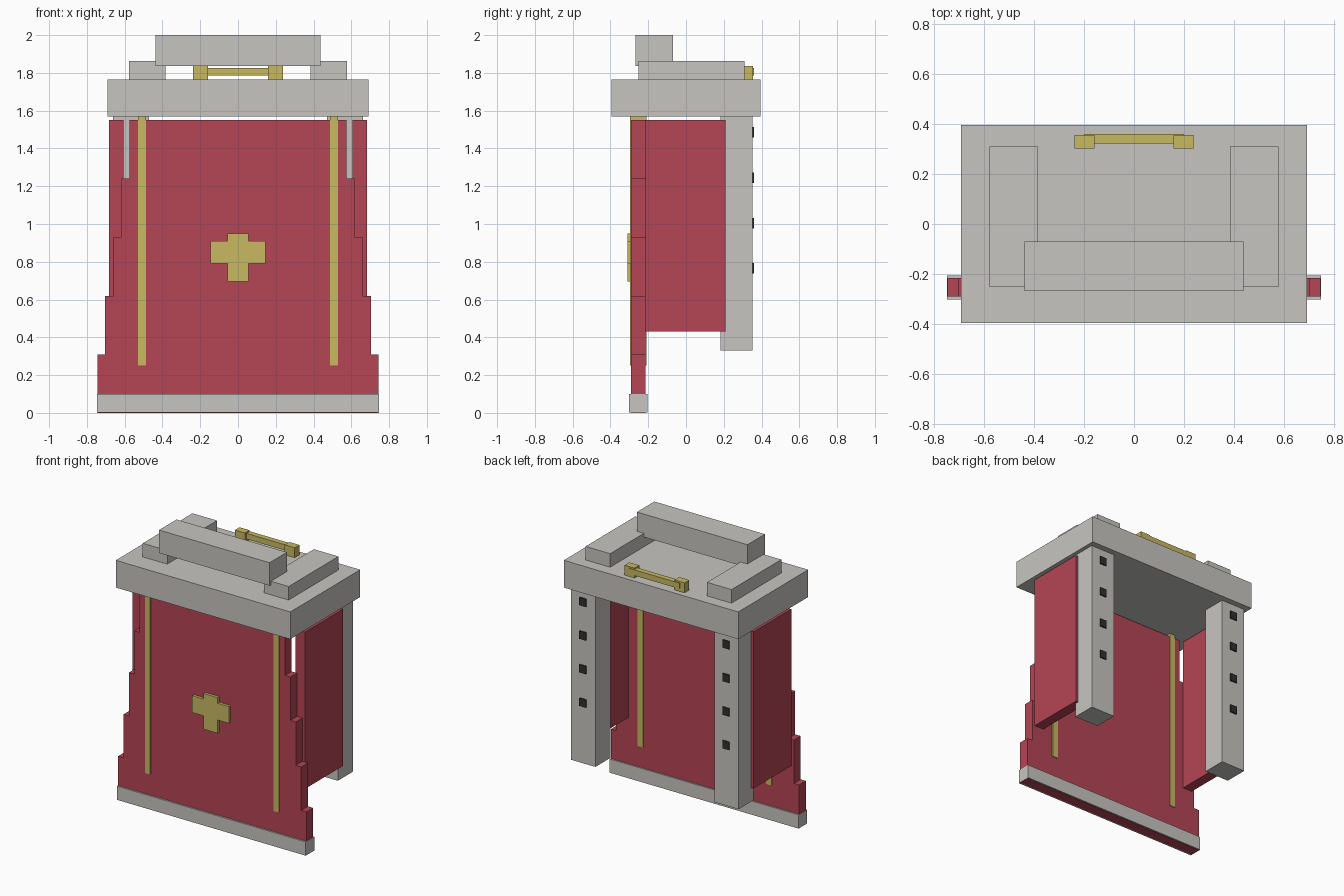
import bpy
import bmesh

cube = bpy.data.objects.get("Cube")
if cube:
    bpy.data.objects.remove(cube, do_unlink=True)


def material(name, rgb):
    m = bpy.data.materials.new(name)
    m.use_nodes = True
    m.diffuse_color = (*rgb, 1)
    m.node_tree.nodes["Principled BSDF"].inputs["Base Color"].default_value = (*rgb, 1)
    return m


GREY = material("stone grey", (0.57, 0.56, 0.53))
RED = material("crimson cloth", (0.46, 0.06, 0.09))
GOLD = material("gold trim", (0.58, 0.48, 0.12))
BLACK = material("black studs", (0.03, 0.03, 0.03))


def slab(name, outline, y0, y1, mat):
    """Extrude an outline in x and z from y0 back to y1."""
    bm = bmesh.new()
    face = bm.faces.new([bm.verts.new((x, y0, z)) for x, z in outline])
    ext = bmesh.ops.extrude_face_region(bm, geom=[face])["geom"]
    for v in ext:
        if isinstance(v, bmesh.types.BMVert):
            v.co.y = y1
    bmesh.ops.recalc_face_normals(bm, faces=bm.faces[:])
    mesh = bpy.data.meshes.new(name)
    bm.to_mesh(mesh)
    bm.free()
    mesh.materials.append(mat)
    ob = bpy.data.objects.new(name, mesh)
    bpy.context.collection.objects.link(ob)
    return ob


def box(name, x, y, z, mat):
    (x0, x1), (z0, z1) = x, z
    return slab(name, [(x0, z0), (x1, z0), (x1, z1), (x0, z1)], *y, mat)


def pair(name, x, y, z, mat):
    box("left_" + name, x, y, z, mat)
    box("right_" + name, (-x[1], -x[0]), y, z, mat)


def mirrored(half):
    return half + [(-x, z) for x, z in reversed(half)]


# Front cloth, narrowing upward in five equal steps
steps = []
for i, w in enumerate((0.745, 0.703, 0.66, 0.617, 0.575)):
    steps += [(w, 0.31 * i), (w, 0.31 * (i + 1))]
slab("front_cloth", mirrored(steps), -0.29, -0.215, RED)
box("cloth_hem", (-0.747, 0.747), (-0.302, -0.205), (0.002, 0.1), GREY)

# Gold stripes and cross emblem
pair("stripe", (0.487, 0.53), (-0.296, -0.209), (0.25, 1.57), GOLD)
a, b = 0.055, 0.145
cross = [(a, 0.695), (a, 0.79), (b, 0.79), (b, 0.91), (a, 0.91), (a, 0.95)]
slab("cross_emblem", mirrored(cross), -0.31, -0.28, GOLD)

# Side cloths and rear posts with studs
pair("side_cloth", (0.607, 0.682), (-0.215, 0.21), (0.43, 1.55), RED)
pair("post", (0.47, 0.662), (0.182, 0.352), (0.33, 1.58), GREY)
for i in range(4):
    z = 0.765 + 0.24 * i
    pair(f"stud_{i + 1}", (0.54, 0.592), (0.34, 0.361), (z - 0.028, z + 0.028), BLACK)

# Top plate with side blocks and crossbar
box("top_plate", (-0.69, 0.69), (-0.395, 0.395), (1.57, 1.765), GREY)
pair("top_block", (0.383, 0.577), (-0.252, 0.31), (1.76, 1.862), GREY)
box("top_crossbar", (-0.437, 0.437), (-0.267, -0.07), (1.836, 2.0), GREY)

# Handle
pair("handle_mount", (0.158, 0.237), (0.302, 0.355), (1.76, 1.836), GOLD)
box("handle_bar", (-0.2, 0.2), (0.322, 0.36), (1.785, 1.826), GOLD)
